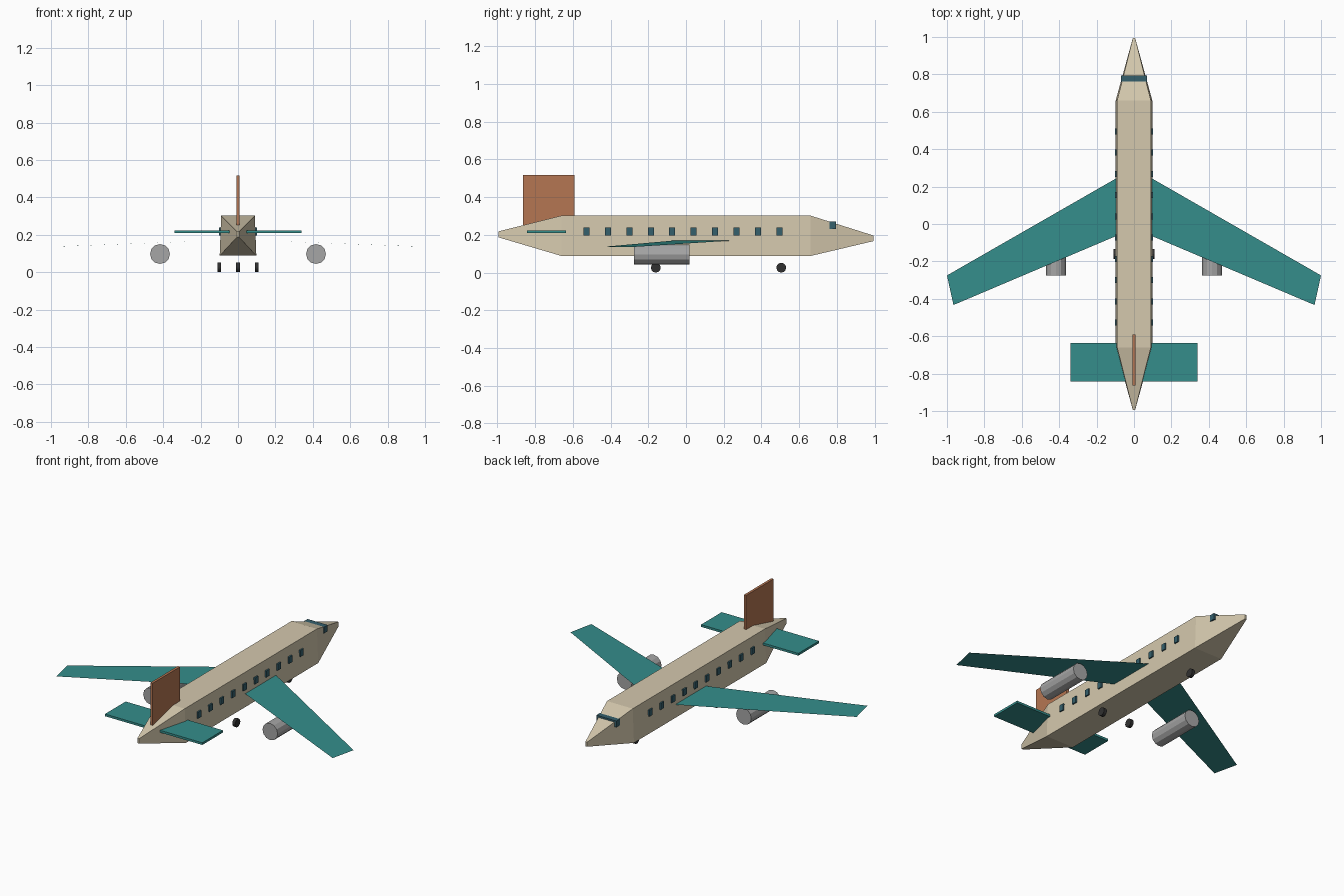
import bpy, bmesh, math

if "Cube" in bpy.data.objects:
    bpy.data.objects.remove(bpy.data.objects["Cube"])


def material(name, rgb):
    m = bpy.data.materials.new(name)
    m.diffuse_color = (*rgb, 1)
    m.use_nodes = True
    m.node_tree.nodes["Principled BSDF"].inputs["Base Color"].default_value = m.diffuse_color
    return m


CREAM = material("cream", (0.66, 0.58, 0.42))
TEAL = material("teal", (0.035, 0.27, 0.26))
RUST = material("rust", (0.46, 0.18, 0.085))
GREY = material("grey", (0.38, 0.38, 0.38))
GLASS = material("dark_blue", (0.035, 0.115, 0.15))
RUBBER = material("black", (0.03, 0.03, 0.03))


def mesh_object(name, verts, faces, mat):
    me = bpy.data.meshes.new(name)
    me.from_pydata(verts, [], faces)
    bm = bmesh.new()
    bm.from_mesh(me)
    bmesh.ops.recalc_face_normals(bm, faces=bm.faces)
    bm.to_mesh(me)
    bm.free()
    me.materials.append(mat)
    ob = bpy.data.objects.new(name, me)
    bpy.context.collection.objects.link(ob)
    return ob


def box(name, x, y, z, mat):
    """Box from (min, max) ranges."""
    verts = [(a, b, c) for a in x for b in y for c in z]
    faces = [(0, 1, 3, 2), (4, 6, 7, 5), (0, 4, 5, 1),
             (2, 3, 7, 6), (0, 2, 6, 4), (1, 5, 7, 3)]
    return mesh_object(name, verts, faces, mat)


def cylinder(name, loc, radius, depth, sides, axis, mat):
    rot = (0, math.pi / 2, 0) if axis == "x" else (math.pi / 2, 0, 0)
    bpy.ops.mesh.primitive_cylinder_add(vertices=sides, radius=radius,
                                        depth=depth, location=loc, rotation=rot)
    ob = bpy.context.object
    ob.name = name
    ob.data.materials.append(mat)
    return ob


# Fuselage: four-sided sections (y, half width top, half width bottom, z low, z high)
sections = [(-0.995, 0.006, 0.006, 0.187, 0.218),
            (-0.66, 0.090, 0.098, 0.088, 0.302),
            (0.66, 0.090, 0.098, 0.088, 0.302),
            (0.995, 0.006, 0.006, 0.167, 0.196)]
verts, faces = [], []
for y, top, bottom, low, high in sections:
    verts += [(-bottom, y, low), (bottom, y, low), (top, y, high), (-top, y, high)]
for s in range(len(sections) - 1):
    for k in range(4):
        a, b = s * 4 + k, s * 4 + (k + 1) % 4
        faces.append((a, b, b + 4, a + 4))
faces += [(0, 1, 2, 3), (12, 13, 14, 15)]
mesh_object("fuselage", verts, faces, CREAM)

# Cockpit window band
box("cockpit_window", (-0.07, 0.07), (0.76, 0.795), (0.23, 0.27), GLASS)

for side, label in ((-1, "left"), (1, "right")):
    # Thin swept wing, drooping towards the tip
    outline = [(0.09, 0.247, 0.17), (1.0, -0.275, 0.136),
               (0.965, -0.433, 0.137), (0.09, -0.062, 0.17)]
    wing = mesh_object(label + "_wing", [(side * x, y, z) for x, y, z in outline],
                       [(0, 3, 2, 1) if side > 0 else (0, 1, 2, 3)], TEAL)
    if wing.data.polygons[0].normal.z < 0:
        wing.data.flip_normals()

    # Engine and main wheel
    cylinder(label + "_engine", (side * 0.417, -0.128, 0.097), 0.053, 0.295, 12, "y", GREY)
    cylinder(label + "_main_wheel", (side * 0.1, -0.16, 0.026), 0.026, 0.02, 12, "x", RUBBER)

    # Cabin windows
    for i in range(10):
        y = -0.527 + i * 0.1135
        box(f"{label}_window_{i + 1}", sorted((side * 0.09, side * 0.102)),
            (y - 0.016, y + 0.016), (0.197, 0.238), GLASS)

cylinder("nose_wheel", (0, 0.505, 0.026), 0.026, 0.02, 12, "x", RUBBER)

# Tail surfaces
box("tailplane", (-0.34, 0.34), (-0.842, -0.636), (0.209, 0.223), TEAL)
box("tail_fin", (-0.008, 0.008), (-0.863, -0.59), (0.24, 0.518), RUST)
